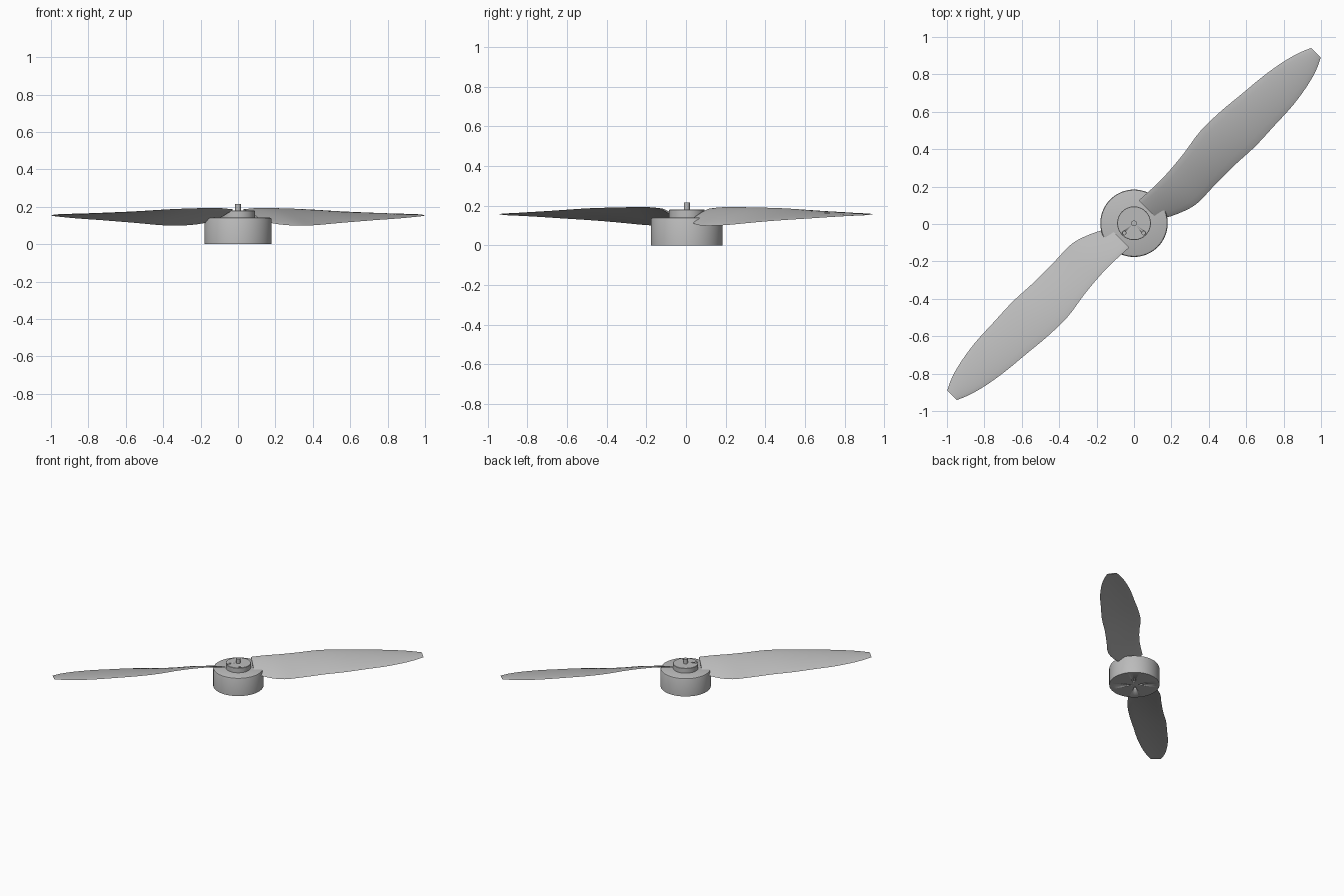
import bpy, bmesh, math
from mathutils import Matrix, Vector

if "Cube" in bpy.data.objects:
    bpy.data.objects.remove(bpy.data.objects["Cube"])

grey = bpy.data.materials.new("plain grey")
grey.use_nodes = True
GREY = (0.5, 0.5, 0.5, 1)
grey.diffuse_color = GREY
grey.node_tree.nodes["Principled BSDF"].inputs["Base Color"].default_value = GREY

CENTRE = Vector((0, 0.004, 0))


def finish(bm, name, angle=35):
    bmesh.ops.recalc_face_normals(bm, faces=bm.faces)
    mesh = bpy.data.meshes.new(name)
    bm.to_mesh(mesh)
    bm.free()
    mesh.materials.append(grey)
    obj = bpy.data.objects.new(name, mesh)
    bpy.context.collection.objects.link(obj)
    bpy.ops.object.select_all(action="DESELECT")
    obj.select_set(True)
    bpy.context.view_layer.objects.active = obj
    bpy.ops.object.shade_smooth_by_angle(angle=math.radians(angle))
    return obj


def turned(name, profile, steps=64):
    """Revolve a radius/height profile around the motor axis."""
    bm = bmesh.new()
    verts = [bm.verts.new((r, 0, z)) for r, z in profile]
    edges = [bm.edges.new(pair) for pair in zip(verts, verts[1:])]
    bmesh.ops.spin(bm, geom=verts + edges, axis=(0, 0, 1), cent=(0, 0, 0),
                   angle=math.tau, steps=steps)
    bmesh.ops.remove_doubles(bm, verts=bm.verts, dist=1e-5)
    bmesh.ops.translate(bm, verts=bm.verts, vec=CENTRE)
    return finish(bm, name)


def drill(target, name, spots, z, radius=0.01, depth=0.03):
    """Cut small screw holes at the given spots."""
    bm = bmesh.new()
    for x, y in spots:
        bmesh.ops.create_cone(bm, cap_ends=True, segments=16, radius1=radius,
                              radius2=radius, depth=depth,
                              matrix=Matrix.Translation(CENTRE + Vector((x, y, z))))
    cutter = finish(bm, name)
    cutter.hide_render = True
    cutter.hide_set(True)
    mod = target.modifiers.new("holes", "BOOLEAN")
    mod.operation = "DIFFERENCE"
    mod.object = cutter
    bpy.context.view_layer.objects.active = target
    bpy.ops.object.modifier_apply(modifier=mod.name)
    bpy.data.objects.remove(cutter)


# Motor can, hub and shaft
can = turned("motor_can", [(0, 0), (0.18, 0), (0.18, 0.132), (0.177, 0.139),
                           (0.17, 0.142), (0, 0.142)])
hub = turned("hub", [(0, 0.13), (0.09, 0.13), (0.09, 0.178), (0.088, 0.18), (0, 0.18)])
turned("shaft", [(0, 0.17), (0.015, 0.17), (0.015, 0.216), (0, 0.216)], 24)
drill(hub, "hub_hole_cutter", [(s * 0.052, -0.052) for s in (-1, 1)], 0.18)
drill(can, "base_hole_cutter", [(i * 0.035, j * 0.035) for i in (-1, 1) for j in (-1, 1)], 0)

# Blade stations: distance, leading offset, leading height, trailing offset, trailing height
STATIONS = [
    (0.106, 0.071, 0.186, -0.075, 0.122),
    (0.20, 0.066, 0.193, -0.125, 0.105),
    (0.31, 0.066, 0.193, -0.160, 0.099),
    (0.45, 0.078, 0.191, -0.158, 0.103),
    (0.60, 0.100, 0.187, -0.158, 0.113),
    (0.75, 0.098, 0.180, -0.165, 0.122),
    (0.90, 0.084, 0.173, -0.159, 0.130),
    (1.05, 0.070, 0.167, -0.152, 0.137),
    (1.18, 0.048, 0.162, -0.132, 0.144),
    (1.27, 0.023, 0.159, -0.107, 0.149),
    (1.335, -0.004, 0.157, -0.077, 0.152),
]


def smooth(rows, sub=4):
    """Fill in rows along a Catmull-Rom curve."""
    out = []
    for i in range(len(rows) - 1):
        a, b, c, d = (rows[max(0, min(len(rows) - 1, i + k))] for k in (-1, 0, 1, 2))
        for t in (k / sub for k in range(sub)):
            out.append([q + t / 2 * ((r - p) + t * (2 * p - 5 * q + 4 * r - s
                        + t * (3 * (q - r) + s - p))) for p, q, r, s in zip(a, b, c, d)])
    return out + [list(rows[-1])]


def blade(name, turn):
    bm = bmesh.new()
    n = 8
    rings = []
    for u, v0, z0, v1, z1 in smooth(STATIONS):
        thick = 0.006 - 0.003 * u / 1.335
        camber = 0.03 * (v0 - v1)
        ring = []
        for k in range(2 * n):
            a = math.tau * k / (2 * n)
            s = (1 - math.cos(a)) / 2
            z = z0 + (z1 - z0) * s + camber * 4 * s * (1 - s) + thick * math.sin(a)
            ring.append(bm.verts.new((u, v0 + (v1 - v0) * s, z)))
        rings.append(ring)
    for r0, r1 in zip(rings, rings[1:]):
        for k in range(2 * n):
            j = (k + 1) % (2 * n)
            bm.faces.new((r0[k], r0[j], r1[j], r1[k]))
    bm.faces.new(rings[0])
    bm.faces.new(rings[-1])
    bm.transform(Matrix.Rotation(math.radians(45 + turn), 4, "Z"))
    return finish(bm, name, 50)


blade("back_left_blade", 0)
blade("front_right_blade", 180)
